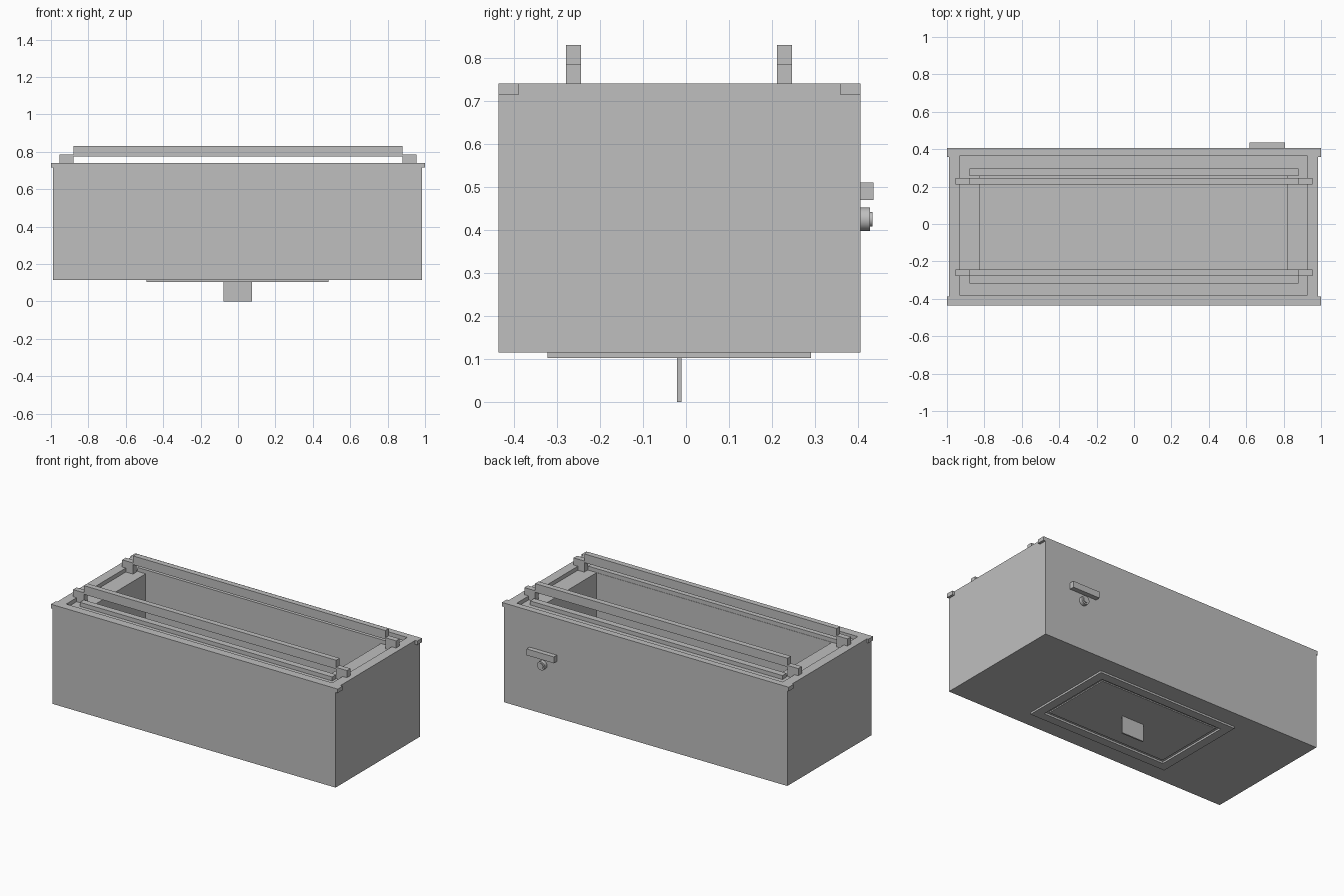
import bpy, bmesh, math
from mathutils import Matrix

if "Cube" in bpy.data.objects:
    bpy.data.objects.remove(bpy.data.objects["Cube"])

grey = bpy.data.materials.new("mid grey")
grey.diffuse_color = (0.52, 0.52, 0.52, 1)
grey.use_nodes = True
grey.node_tree.nodes["Principled BSDF"].inputs["Base Color"].default_value = grey.diffuse_color


def finish(name, bm):
    bmesh.ops.recalc_face_normals(bm, faces=bm.faces)
    me = bpy.data.meshes.new(name)
    bm.to_mesh(me)
    bm.free()
    me.materials.append(grey)
    ob = bpy.data.objects.new(name, me)
    bpy.context.collection.objects.link(ob)
    return ob


def boxes(name, *specs):
    """One object from boxes given as (x0, x1, y0, y1, z0, z1)."""
    bm = bmesh.new()
    for x0, x1, y0, y1, z0, z1 in specs:
        m = Matrix.Translation(((x0 + x1) / 2, (y0 + y1) / 2, (z0 + z1) / 2))
        m = m @ Matrix.Diagonal((x1 - x0, y1 - y0, z1 - z0, 1))
        bmesh.ops.create_cube(bm, size=1, matrix=m)
    return finish(name, bm)


def stepped(name, rects, closed=False):
    """Skin a stack of rectangles (x0, x1, y0, y1, z); cap the ends or join them."""
    bm = bmesh.new()
    loops = [[bm.verts.new(p) for p in ((a, c, z), (b, c, z), (b, d, z), (a, d, z))]
             for a, b, c, d, z in rects]
    pairs = list(zip(loops, loops[1:]))
    if closed:
        pairs.append((loops[-1], loops[0]))
    else:
        bm.faces.new(loops[0])
        bm.faces.new(loops[-1])
    for lo, hi in pairs:
        for i in range(4):
            j = (i + 1) % 4
            bm.faces.new((lo[i], lo[j], hi[j], hi[i]))
    return finish(name, bm)


# Open trough with a recessed ledge around the cavity
outer = (-0.99, 0.985, -0.435, 0.405)
recess = (-0.93, 0.925, -0.383, 0.365)
cavity = (-0.823, 0.818, -0.277, 0.256)
LEDGE, RIM = 0.715, 0.74
stepped("trough_body", [outer + (0.115,), outer + (RIM,), recess + (RIM,),
                        recess + (LEDGE,), cavity + (LEDGE,), cavity + (0.26,)])

# Small lugs at the four top corners
boxes("corner_lugs", *[(x0, x1, y0, y1, LEDGE, RIM)
                       for x0, x1 in ((-1.0, -0.985), (0.98, 1.0))
                       for y0, y1 in ((-0.435, -0.388), (0.358, 0.405))])

# Raised rails on end blocks, and low strips lying on the ledge
for side, y0, s0 in (("front", -0.279, -0.319), ("back", 0.211, 0.256)):
    y1 = y0 + 0.035
    boxes(side + "_rail", (-0.88, 0.88, y0, y1, 0.775, 0.83))
    boxes(side + "_rail_blocks",
          (-0.955, -0.88, y0, y1, RIM, 0.785), (0.88, 0.955, y0, y1, RIM, 0.785),
          (-0.93, -0.88, y0, y1, LEDGE, RIM), (0.88, 0.925, y0, y1, LEDGE, RIM))
    boxes(side + "_ledge_strip", (-0.88, 0.88, s0, s0 + 0.04, LEDGE, RIM))

# Hatch on the underside: raised frame, thin panel and pull tab
fo = (-0.49, 0.485, -0.322, 0.29)
fi = (-0.435, 0.43, -0.267, 0.235)
stepped("hatch_frame", [fo + (0.115,), fo + (0.103,), fi + (0.103,), fi + (0.115,)], True)
boxes("hatch_panel", (-0.415, 0.41, -0.247, 0.215, 0.108, 0.118))
boxes("hatch_tab", (-0.078, 0.075, -0.021, -0.011, 0, 0.11))

# Handle bar and round knob on the back
boxes("back_handle", (0.617, 0.807, 0.405, 0.435, 0.47, 0.51))
bm = bmesh.new()
for r, y0, y1 in ((0.027, 0.403, 0.428), (0.017, 0.426, 0.433)):
    m = Matrix.Translation((0.712, (y0 + y1) / 2, 0.425)) @ Matrix.Rotation(math.pi / 2, 4, 'X')
    bmesh.ops.create_cone(bm, cap_ends=True, segments=32, radius1=r, radius2=r,
                          depth=y1 - y0, matrix=m)
knob = finish("back_knob", bm)
bpy.context.view_layer.objects.active = knob
knob.select_set(True)
bpy.ops.object.shade_smooth_by_angle()
